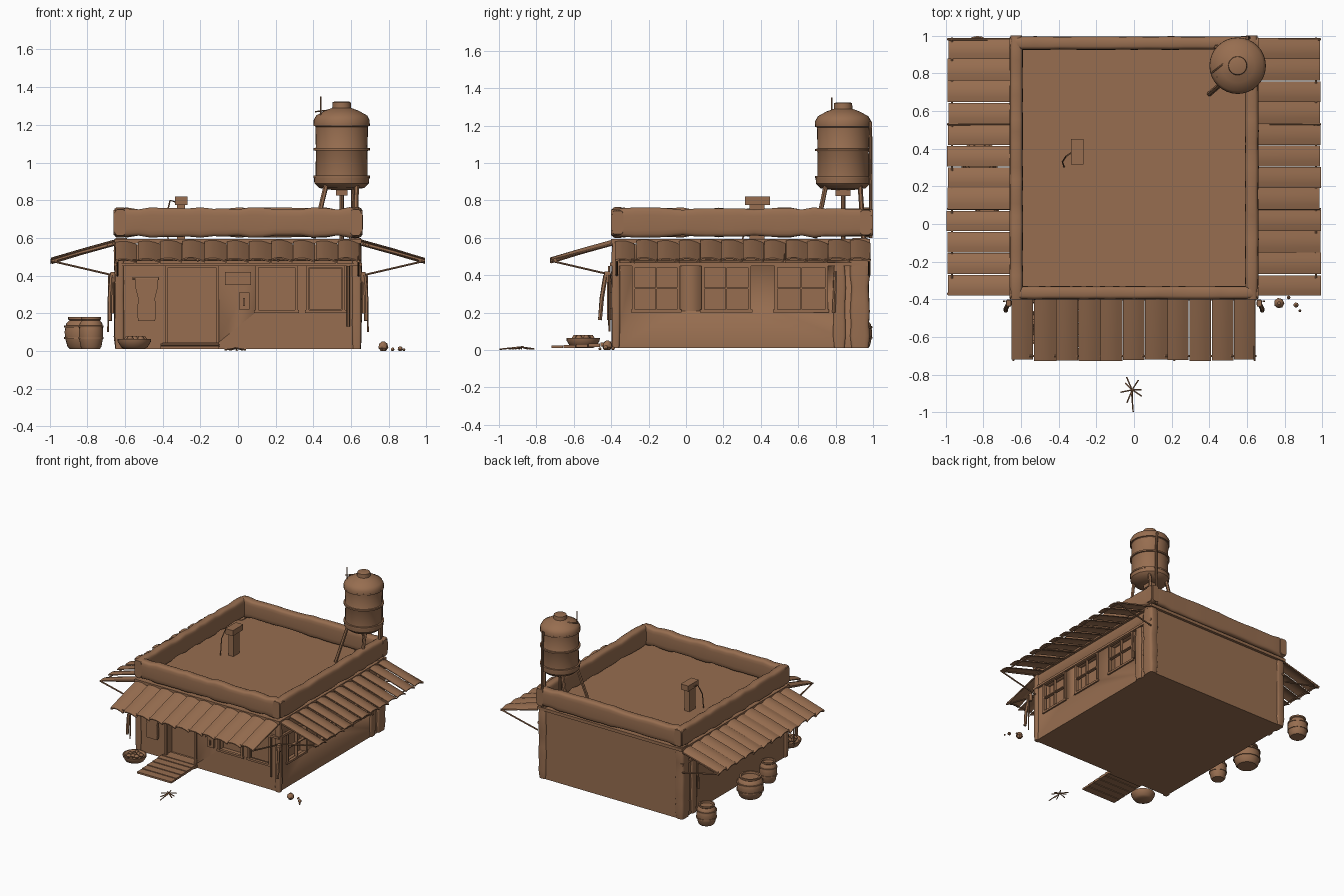
import bpy, bmesh, math, random
from mathutils import Vector

random.seed(4)
if "Cube" in bpy.data.objects:
    bpy.data.objects.remove(bpy.data.objects["Cube"])

clay = bpy.data.materials.new("clay_brown")
clay.use_nodes = True
clay.diffuse_color = (0.31, 0.155, 0.08, 1)
bsdf = clay.node_tree.nodes["Principled BSDF"]
bsdf.inputs["Base Color"].default_value = (0.31, 0.155, 0.08, 1)
bsdf.inputs["Roughness"].default_value = 0.8


def finish(name, bm, angle=40):
    """Turn a bmesh into a shaded object."""
    bmesh.ops.recalc_face_normals(bm, faces=bm.faces)
    mesh = bpy.data.meshes.new(name)
    bm.to_mesh(mesh)
    bm.free()
    mesh.materials.append(clay)
    ob = bpy.data.objects.new(name, mesh)
    bpy.context.collection.objects.link(ob)
    bpy.ops.object.select_all(action='DESELECT')
    ob.select_set(True)
    bpy.context.view_layer.objects.active = ob
    bpy.ops.object.shade_smooth_by_angle(angle=math.radians(angle))
    return ob


def loft(name, rings, closed=True, angle=40):
    """Skin a list of equal point rings and cap both ends."""
    bm = bmesh.new()
    vs = [[bm.verts.new(p) for p in ring] for ring in rings]
    n = len(rings[0])
    for a, b in zip(vs, vs[1:]):
        for i in range(n):
            j = (i + 1) % n
            bm.faces.new((a[i], a[j], b[j], b[i]))
    bm.faces.new(vs[0])
    bm.faces.new(vs[-1])
    return finish(name, bm, angle)


def box(name, x, y, z):
    bm = bmesh.new()
    bmesh.ops.create_cube(bm, size=1)
    for v in bm.verts:
        v.co = [(a + b) / 2 + c * (b - a) for (a, b), c in zip((x, y, z), v.co)]
    return finish(name, bm)


def rod(name, pts, r=0.006, sides=6):
    """Round bar through a few points."""
    pts = [Vector(p) for p in pts]
    rings = []
    for i, p in enumerate(pts):
        d = pts[min(i + 1, len(pts) - 1)] - pts[max(i - 1, 0)]
        q = d.to_track_quat('Z', 'Y')
        rings.append([p + q @ Vector((r * math.cos(t), r * math.sin(t), 0))
                      for t in (math.tau * k / sides for k in range(sides))])
    return loft(name, rings)


def lathe(name, profile, loc, sides=24):
    c = Vector(loc)
    return loft(name, [[c + Vector((r * math.cos(t), r * math.sin(t), z))
                        for t in (math.tau * k / sides for k in range(sides))]
                       for r, z in profile])


def rough_beam(name, p0, p1, w, h, n, wobble=0.09):
    """Worn, soft-edged mud beam."""
    p0, p1 = Vector(p0), Vector(p1)
    d = (p1 - p0).normalized()
    up = Vector((0, 0, 1)) if abs(d.z) < 0.5 else Vector((0, 1, 0))
    side = d.cross(up)
    rings = []
    for i in range(n + 1):
        k = 0.85 if i in (0, n) else 1
        sw, sh = (k * (1 - random.uniform(0, wobble * f)) for f in (1, 2))
        ring = []
        for j in range(16):
            t = math.tau * (j + 0.5) / 16
            c, s = math.cos(t), math.sin(t)
            c, s = (math.copysign(abs(q) ** 0.45, q) for q in (c, s))
            ring.append(p0.lerp(p1, i / n) + side * c * w / 2 * sw + up * s * h / 2 * sh)
        rings.append(ring)
    return loft(name, rings, angle=60)


# Walls with recessed door and windows
walls = box("walls", (-0.64, 0.64), (-0.385, 0.97), (0.01, 0.565))
side_windows = [(-0.28, -0.04), (0.09, 0.34), (0.48, 0.75)]
front_windows = [(0.1, 0.31), (0.37, 0.56)]
cuts = [((-0.38, -0.11), (-0.5, -0.31), (0.04, 0.45))]
cuts += [(x, (-0.5, -0.33), (0.21, 0.45)) for x in front_windows]
cuts += [((0.59, 0.7), y, (0.21, 0.45)) for y in side_windows]
for c in cuts:
    cutter = box("opening_cutter", *c)
    mod = walls.modifiers.new("opening", 'BOOLEAN')
    mod.operation, mod.solver, mod.object = 'DIFFERENCE', 'EXACT', cutter
    bpy.context.view_layer.objects.active = walls
    bpy.ops.object.modifier_apply(modifier=mod.name)
    bpy.data.objects.remove(cutter)


# Window and door frames
def frame(name, axis, span, z, at, bars=True):
    a, b = span
    c, m, t = (a + b) / 2, (z[0] + z[1]) / 2, 0.008
    parts = [((a - t, a + t), z), ((b - t, b + t), z), (span, (z[1] - t, z[1] + t)),
             ((a - 0.015, b + 0.015), (z[0] - t, z[0] + t))]
    if bars:
        parts += [((c - t / 2, c + t / 2), z), (span, (m - t / 2, m + t / 2))]
    depth = (at - 0.012, at + 0.012)
    for s, h in parts:
        box(name, *((s, depth, h) if axis == 'x' else (depth, s, h)))


for y in side_windows:
    frame("side_window_frame", 'y', y, (0.21, 0.45), 0.64)
for x in front_windows:
    frame("front_window_frame", 'x', x, (0.21, 0.45), -0.385, False)
frame("door_frame", 'x', (-0.38, -0.11), (0.03, 0.45), -0.385, False)
box("window_shutter", (0.38, 0.55), (-0.37, -0.36), (0.22, 0.44))
box("wall_plate", (-0.07, 0.07), (-0.4, -0.38), (0.35, 0.42))
box("wall_plate_face", (-0.055, 0.055), (-0.405, -0.398), (0.365, 0.405))
box("wall_switch_box", (0.005, 0.06), (-0.405, -0.38), (0.22, 0.31))
box("switch_handle", (0.027, 0.037), (-0.415, -0.4), (0.24, 0.28))

# Ledges around the walls
box("cornice", (-0.655, 0.655), (-0.4, 0.985), (0.57, 0.595)).scale.z = 1
for s in (-1, 1):
    box("side_lintel", (s * 0.645 - 0.012, s * 0.645 + 0.012), (-0.4, 0.98), (0.45, 0.468))
box("front_lintel", (-0.65, 0.65), (-0.405, -0.38), (0.45, 0.468))

# Parapet and corner posts
for s in (-1, 1):
    rough_beam("side_parapet", (s * 0.625, -0.4, 0.682), (s * 0.625, 1, 0.682), 0.075, 0.165, 22)
    rough_beam("front_post", (s * 0.63, -0.375, 0.01), (s * 0.63, -0.375, 0.57), 0.05, 0.05, 8)
    rough_beam("back_post", (s * 0.62, 0.93, 0.01), (s * 0.62, 0.93, 0.6), 0.08, 0.11, 9)
    rough_beam("back_side_post", (s * 0.635, 0.82, 0.01), (s * 0.635, 0.82, 0.46), 0.04, 0.07, 7)
for y in (-0.365, 0.96):
    rough_beam("cross_parapet", (-0.66, y, 0.682), (0.66, y, 0.682), 0.075, 0.165, 20)


# Plank awnings, each plank slightly arched and tilted
def awning(name, lo, hi, count, place):
    step = (hi - lo) / count
    for i in range(count):
        a, w = lo + i * step, step * random.uniform(0.93, 1.02)
        lift, out = random.uniform(-0.004, 0.004), random.uniform(-0.006, 0.004)
        rings = []
        for d, z in ((0, 0.583), (0.17, 0.536), (0.335 + out, 0.487)):
            top = [(k / 4, 0.012 * math.sin(math.pi * k / 4) - 0.014 * k / 4) for k in range(5)]
            prof = top + [(u, h - 0.007) for u, h in reversed(top)]
            rings.append([place(a + u * w, d, z + h + lift) for u, h in prof])
        loft(name, rings)
    for k in range(4):
        t = lo + 0.01 + (hi - lo - 0.02) * k / 3
        rod("awning_rafter", [place(t, 0, 0.566), place(t, 0.335, 0.478)])
        if k in (0, 3):
            rod("awning_brace", [place(t, 0.0, 0.4), place(t, 0.335, 0.478)])
    rod("awning_rail", [place(lo, 0.31, 0.482), place(hi, 0.31, 0.482)], 0.005)


awning("left_awning", -0.38, 0.99, 12, lambda t, d, z: (0.655 + d, t, z))
awning("right_awning", -0.38, 0.99, 12, lambda t, d, z: (-0.655 - d, t, z))
awning("front_awning", -0.65, 0.65, 11, lambda t, d, z: (t, -0.39 - d, z))

# Roof vent
box("vent_base", (-0.385, -0.185), (0.25, 0.49), (0.565, 0.58))
box("vent_column", (-0.325, -0.28), (0.34, 0.42), (0.57, 0.79))
box("vent_head", (-0.335, -0.268), (0.315, 0.45), (0.775, 0.82))
rod("vent_cable", [(-0.33, 0.38, 0.79), (-0.36, 0.36, 0.8), (-0.38, 0.33, 0.72), (-0.37, 0.3, 0.58)], 0.004)

# Water tank on splayed legs
tx, ty = 0.55, 0.84
lathe("tank", [(0.05, 0.855), (0.12, 0.865), (0.145, 0.89), (0.147, 0.92), (0.138, 0.93), (0.137, 1.06),
               (0.143, 1.07), (0.137, 1.08), (0.14, 1.19), (0.149, 1.2), (0.149, 1.225), (0.135, 1.25),
               (0.09, 1.275), (0.05, 1.29), (0.048, 1.32), (0.04, 1.323)], (tx, ty, 0), 32)
for z in (0.925, 1.07, 1.2):
    lathe("tank_band", [(0.13, z - 0.007), (0.15, z - 0.006), (0.15, z + 0.006), (0.13, z + 0.007)], (tx, ty, 0), 32)
for sx in (-1, 1):
    for sy in (-1, 1):
        foot = (min(tx + sx * 0.15, 0.62), min(ty + sy * 0.15, 0.95), 0.6)
        rod("tank_leg", [(tx + sx * 0.08, ty + sy * 0.09, 0.89), foot], 0.013)
box("tank_valve", (0.52, 0.58), (0.8, 0.88), (0.825, 0.87))
rod("tank_drain", [(0.55, 0.84, 0.83), (0.55, 0.84, 0.58)], 0.012, 8)
rod("tank_pipe", [(0.6, 0.96, 1.2), (0.6, 0.985, 1.22), (0.61, 0.988, 1.1), (0.61, 0.988, 0.6)], 0.01, 8)
rod("tank_aerial", [(0.44, 0.78, 1.18), (0.44, 0.78, 1.35)], 0.004)
rod("tank_handle", [(0.41, 0.8, 1.27), (0.5, 0.87, 1.28)], 0.004)


# Barrels beside the wall and basin by the steps
def barrel(x, y, r, h):
    prof = [(0.72, 0), (0.85, 0.08), (0.98, 0.35), (1, 0.55), (0.92, 0.8), (0.74, 0.9), (0.82, 0.93),
            (0.82, 1), (0.68, 1), (0.66, 0.9)]
    lathe("barrel", [(r * a, 0.01 + h * b) for a, b in prof], (x, y, 0))
    for k in (0.35, 0.7):
        z = 0.01 + h * k
        lathe("barrel_hoop", [(r * 0.9, z - 0.006), (r * 1.03, z - 0.005), (r * 1.03, z + 0.005),
                              (r * 0.9, z + 0.006)], (x, y, 0))


barrel(-0.83, 0.92, 0.075, 0.16)
barrel(-0.82, 0.34, 0.1, 0.17)
barrel(-0.78, 0.05, 0.065, 0.17)
lathe("basin", [(0.05, 0.01), (0.07, 0.02), (0.088, 0.05), (0.09, 0.065), (0.082, 0.065), (0.07, 0.05)], (-0.55, -0.55, 0))
for i in range(9):
    a, d = i * 2.4, 0.018 * math.sqrt(i)
    lathe("basin_fruit", [(0.008, -0.018), (0.02, 0), (0.008, 0.018)],
          (-0.55 + d * math.cos(a), -0.55 + d * math.sin(a), 0.063), 8)

# Plank ramp to the door
for i in range(5):
    y = -0.72 + i * 0.066
    box("ramp_plank", (-0.41, -0.1), (y, y + 0.062), (0.01 + i * 0.002, 0.024 + i * 0.004))
box("door_sill", (-0.4, -0.1), (-0.41, -0.33), (0.01, 0.045))

# Hanging cloth, pole and pouches
loft("hanging_cloth", [[(-0.485 + sx * w, -0.41 + sy * 0.012, z) for sx, sy in ((-1, -1), (1, -1), (1, 1), (-1, 1))]
                       for w, z in ((0.045, 0.16), (0.05, 0.2), (0.045, 0.28), (0.06, 0.34), (0.06, 0.385))])
rod("cloth_rail", [(-0.56, -0.41, 0.385), (-0.42, -0.41, 0.385)], 0.01)
rod("front_pole", [(0.585, -0.41, 0.13), (0.585, -0.41, 0.45)], 0.008)
for s in (-1, 1):
    rough_beam("pouch_top", (s * 0.665, -0.42, 0.36), (s * 0.665, -0.42, 0.42), 0.03, 0.04, 4)
    rod("hanging_strap", [(s * 0.67, -0.43, 0.4), (s * 0.68, -0.45, 0.28), (s * 0.68, -0.46, 0.16)], 0.012)
    rod("hanging_cord", [(s * 0.685, -0.41, 0.4), (s * 0.69, -0.41, 0.1)], 0.005)
    rod("side_pole", [(s * 0.665, 0.79, 0.2), (s * 0.665, 0.8, 0.42)], 0.01)

# Stones and twig bundle on the ground
for x, y, r in ((0.77, -0.42, 0.028), (0.86, -0.43, 0.014), (0.82, -0.39, 0.01), (0.88, -0.46, 0.008)):
    lathe("stone", [(r * 0.5, 0), (r, r * 0.6), (r * 0.8, r * 1.4), (r * 0.3, r * 1.8)], (x, y, 0), 7)
for i in range(8):
    a = math.tau * i / 8 + 0.2 * (i % 3)
    r = 0.05 + 0.012 * (i % 3)
    rod("twig", [(-0.01, -0.88, 0.016), (-0.01 + r * math.cos(a), -0.88 + r * math.sin(a), 0.006)], 0.004, 5)
rod("long_twig", [(-0.015, -0.87, 0.018), (-0.005, -0.997, 0.004)], 0.004, 5)
